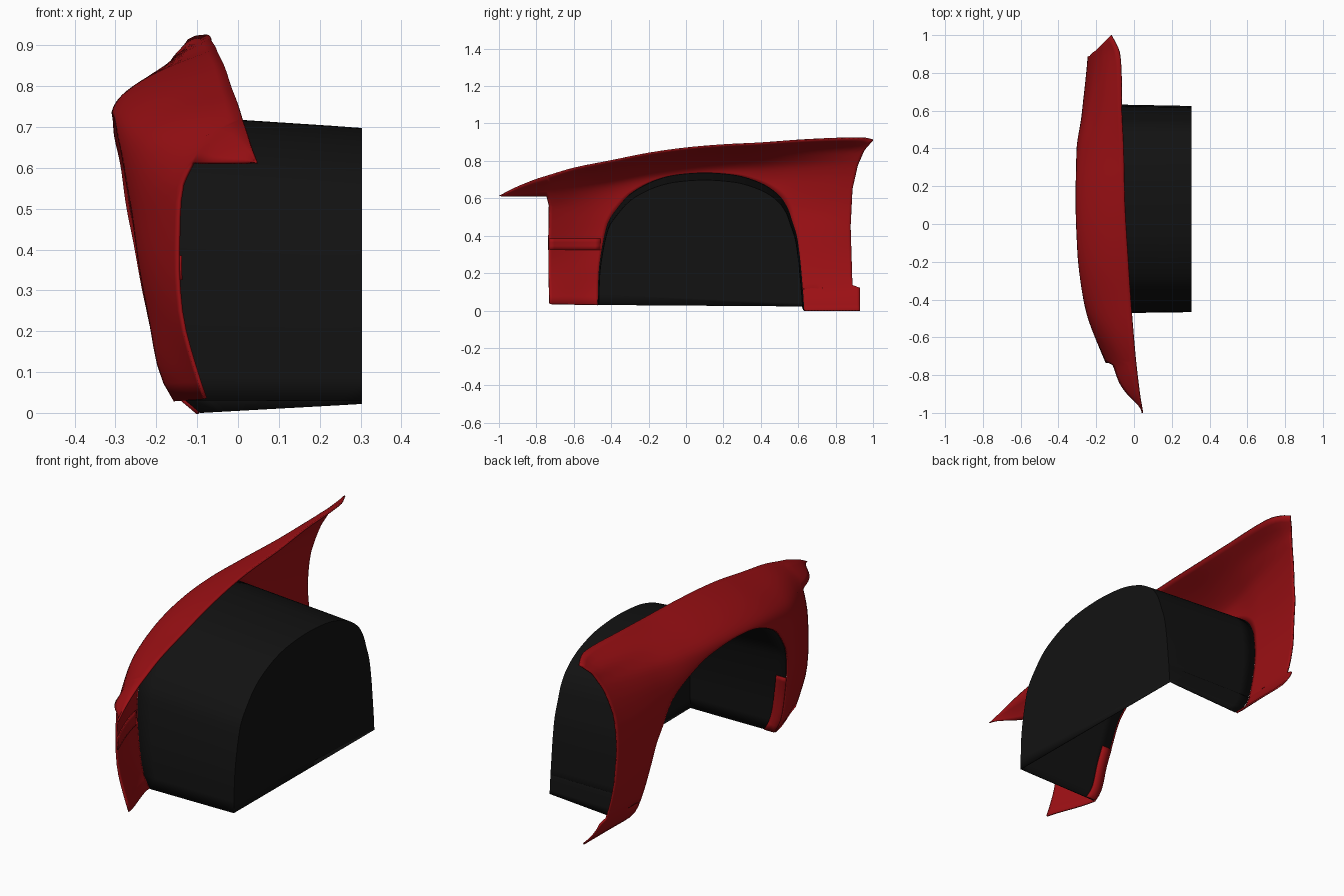
import bpy, bmesh, math

if "Cube" in bpy.data.objects:
    bpy.data.objects.remove(bpy.data.objects["Cube"])


def spline(xs, ys, x):
    """Smooth curve through the points (cubic Hermite, clamped at the ends)."""
    x = min(max(x, xs[0]), xs[-1])
    i = 0
    while i < len(xs) - 2 and x > xs[i + 1]:
        i += 1

    def slope(k):
        a, b = max(k - 1, 0), min(k + 1, len(xs) - 1)
        return (ys[b] - ys[a]) / (xs[b] - xs[a])
    h = xs[i + 1] - xs[i]
    t = (x - xs[i]) / h
    return ((2*t**3 - 3*t**2 + 1) * ys[i] + (t**3 - 2*t**2 + t) * h * slope(i)
            + (3*t**2 - 2*t**3) * ys[i + 1] + (t**3 - t**2) * h * slope(i + 1))


def material(name, rgb):
    m = bpy.data.materials.new(name)
    m.diffuse_color = (*rgb, 1)
    m.use_nodes = True
    m.node_tree.nodes["Principled BSDF"].inputs["Base Color"].default_value = m.diffuse_color
    return m


red = material("red paint", (0.33, 0.005, 0.007))
black = material("black plastic", (0.006, 0.006, 0.006))

# Height of the fender's top edge along its length
TOP_Y = [-1, -.9, -.8, -.745, -.6, -.4, -.2, 0, .2, .4, .6, .8, .95, 1]
TOP_Z = [.612, .66, .70, .717, .76, .80, .84, .868, .885, .895, .91, .92, .922, .912]


def top(y):
    return spline(TOP_Y, TOP_Z, y)


# Cross-sections: x at fractions of the top height, for each station along y
LEVELS = [0, .05, .13, .3, .45, .6, .75, .84, .89, .945, 1]
SECTIONS = {
    -1: [.045] * 11,
    -.9: [-.06] * 7 + [-.06, -.055, -.02, .03],
    -.73: [-.07, -.08, -.10, -.135, -.147, -.147, -.14, -.12, -.10, -.06, .01],
    -.47: [-.13, -.16, -.19, -.215, -.235, -.245, -.247, -.23, -.195, -.125, -.012],
    -.2: [-.13, -.16, -.19, -.22, -.24, -.27, -.29, -.287, -.25, -.165, -.03],
    .1: [-.12, -.16, -.19, -.23, -.25, -.28, -.30, -.305, -.27, -.18, -.048],
    .4: [-.12, -.16, -.19, -.23, -.26, -.285, -.30, -.285, -.25, -.175, -.055],
    .6: [-.10, -.15, -.185, -.225, -.25, -.27, -.265, -.245, -.215, -.16, -.065],
    .9: [-.095, -.14, -.185, -.225, -.237, -.24, -.222, -.20, -.18, -.15, -.075],
    1: [-.095, -.14, -.185, -.225, -.237, -.24, -.222, -.20, -.18, -.16, -.12],
}
STATIONS = sorted(SECTIONS)


def side(y, z):
    """x of the body surface at a given y and z."""
    s = min(z / top(y), 1)
    return spline(STATIONS, [spline(LEVELS, SECTIONS[k], s) for k in STATIONS], y)


# Wheel arch points paired with points on the outer outline
ARCH = [(-.47, .03), (-.465, .2), (-.45, .32), (-.43, .42), (-.41, .48), (-.37, .54),
        (-.3, .62), (-.2, .68), (-.1, .715), (0, .73), (.1, .735), (.2, .73), (.3, .715),
        (.4, .68), (.46, .645), (.5, .61), (.52, .585), (.545, .54), (.565, .48), (.59, .4),
        (.605, .3), (.613, .22), (.622, .12), (.623, .11), (.63, 0)]
OUTER = [(-.73, .035), (-.735, .2), (-.735, .4), (-.732, .56), (-.745, .612), (-.745, .717),
         (-.6, 0), (-.4, 0), (-.2, 0), (0, 0), (.17, 0), (.34, 0), (.52, 0),
         (.72, 0), (.86, 0), (.96, .922), (1, .912), (.955, .86), (.92, .78), (.89, .65),
         (.88, .45), (.885, .3), (.89, .135), (.93, .12), (.93, 0)]
SUB = 4
N = len(ARCH) - 1


def arch(u):
    ks = list(range(N + 1))
    return (spline(ks, [p[0] for p in ARCH], u), spline(ks, [p[1] for p in ARCH], u))


def outer(u):
    i = min(int(u), N - 1)
    t = u - i
    (y0, z0), (y1, z1) = OUTER[i], OUTER[i + 1]
    y = y0 + (y1 - y0) * t
    return y, (top(y) if 5 <= u <= 15 else z0 + (z1 - z0) * t)


def add_grid(bm, f, nu, nv):
    rows = [[bm.verts.new(f(i / nu, j / nv)) for j in range(nv + 1)] for i in range(nu + 1)]
    for a, b in zip(rows, rows[1:]):
        for j in range(nv):
            bm.faces.new((a[j], b[j], b[j + 1], a[j + 1]))
    return rows


def finish(bm, name, mat, thick, angle=35):
    bmesh.ops.remove_doubles(bm, verts=bm.verts, dist=0.0005)
    bmesh.ops.recalc_face_normals(bm, faces=bm.faces)
    me = bpy.data.meshes.new(name)
    bm.to_mesh(me)
    bm.free()
    ob = bpy.data.objects.new(name, me)
    bpy.context.collection.objects.link(ob)
    me.materials.append(mat)
    bpy.ops.object.select_all(action='DESELECT')
    ob.select_set(True)
    bpy.context.view_layer.objects.active = ob
    bpy.ops.object.shade_smooth_by_angle(angle=math.radians(angle))
    mod = ob.modifiers.new("thickness", 'SOLIDIFY')
    mod.thickness = thick
    mod.offset = 0
    return ob


# Fender skin: sweep from the arch to the outline, plus the pointed front tip
def skin(u, v):
    (ya, za), (yo, zo) = arch(u * N), outer(u * N)
    y, z = ya + (yo - ya) * v, za + (zo - za) * v
    return side(y, z), y, z


def tip(u, v):
    y = -1 + .255 * u
    z = .612 + (top(y) - .612) * v
    return side(y, z), y, z


bm = bmesh.new()
add_grid(bm, skin, N * SUB, 18)
add_grid(bm, tip, 16, SUB)
finish(bm, "fender_panel", red, 0.008)


# Wheel well liner: arch tunnel with a closed inner wall
def tunnel(u, v):
    y, z = arch(u * N)
    x0 = side(y, z) + .006
    zi = .022 + (z - .022) * .945 if z > .022 else .022
    return x0 + (.302 - x0) * v, y * (1 - .012 * v), z + (zi - z) * v


bm = bmesh.new()
rows = add_grid(bm, tunnel, N * 3, 8)
bm.faces.new([r[-1] for r in rows])
finish(bm, "wheel_well_liner", black, 0.005)


# Folded flange on the lower front arch edge
def flange(u, v):
    y, z = arch(u * 2.05)
    return side(y, z) + .055 * v, y + .006, z


bm = bmesh.new()
add_grid(bm, flange, 10, 2)
finish(bm, "front_arch_flange", red, 0.004)


# Overlap strip where the lower front section joins
def strip(u, v):
    y, z = -.733 + .275 * u, .325 + .06 * v
    return side(y, z) + .007, y, z


bm = bmesh.new()
add_grid(bm, strip, 10, 3)
finish(bm, "front_joint_strip", red, 0.006)
